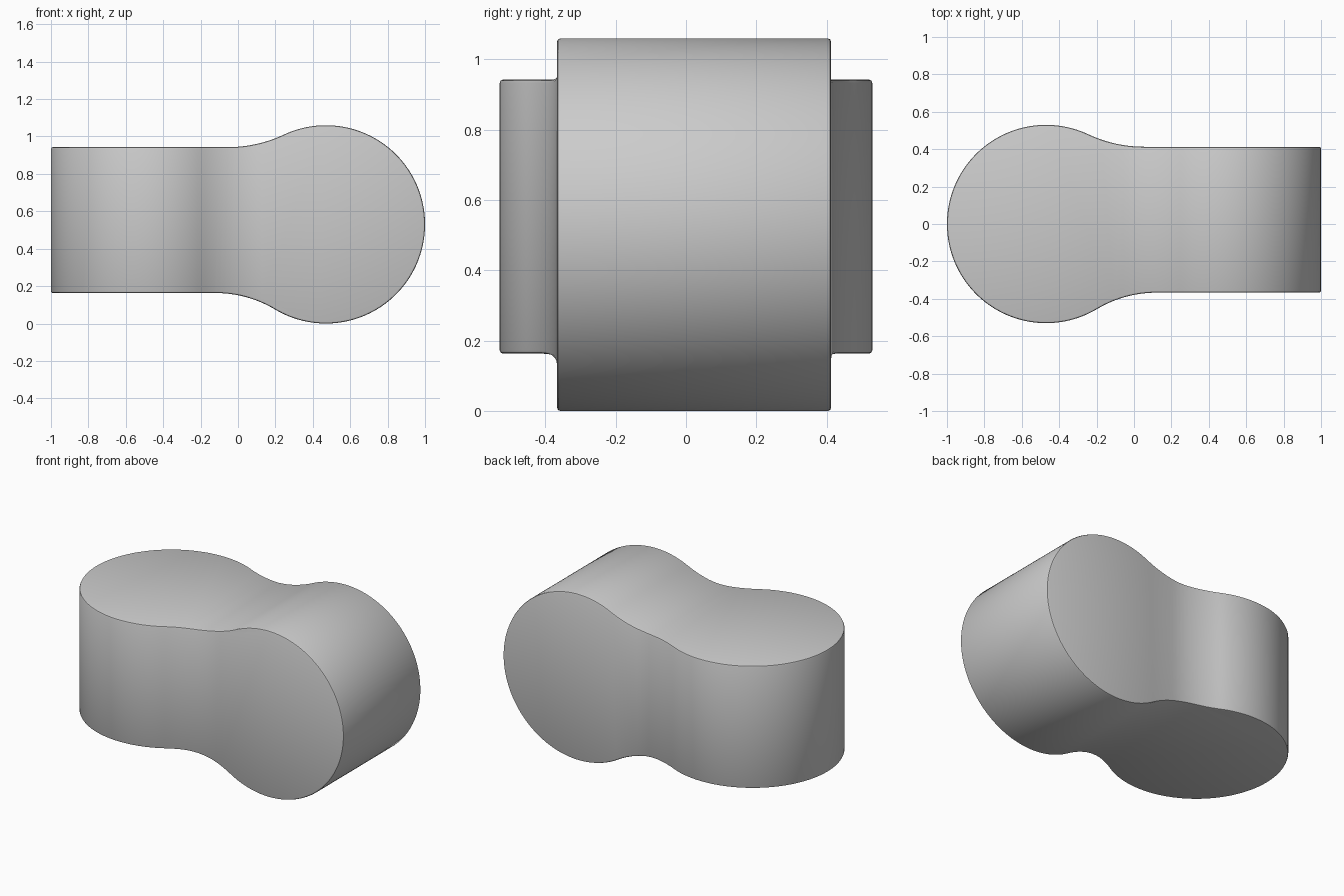
import bpy, bmesh
from math import sqrt, sin, cos, pi, atan2, acos
from mathutils import Vector

if "Cube" in bpy.data.objects:
    bpy.data.objects.remove(bpy.data.objects["Cube"])

R = 0.53          # round end radius
CX = 0.47         # round end centre


def fillet(offset, radius, n=12):
    """Blend from a straight edge at this offset into the round end (upper half)."""
    a = acos((offset + radius) / (R + radius))
    fx = CX - sin(a) * (R + radius)
    return a, [(fx + radius * sin(a * i / n),
                offset + radius - radius * cos(a * i / n)) for i in range(n + 1)]


def keyhole_profile():
    """Round end on the right, straight neck running past the left limit."""
    a_top, top = fillet(0.413, 0.70)
    a_bot, bot = fillet(0.367, 0.62)
    start, end = pi / 2 + a_top, -(pi / 2 + a_bot)
    n = 96
    arc = [(CX + R * cos(start + (end - start) * i / n),
            R * sin(start + (end - start) * i / n)) for i in range(1, n)]
    pts = [(-1.2, 0.413)] + top + arc
    pts += [(x, -y) for x, y in reversed(bot)] + [(-1.2, -0.367)]
    return pts


def prism(name, place):
    """Extrude the keyhole profile; place maps (u, v, depth) to 3D."""
    bm = bmesh.new()
    pts = keyhole_profile()
    a = [bm.verts.new(place(u, v, -0.8)) for u, v in pts]
    b = [bm.verts.new(place(u, v, 0.8)) for u, v in pts]
    bm.faces.new(a)
    bm.faces.new(b)
    for i in range(len(pts)):
        j = (i + 1) % len(pts)
        bm.faces.new((a[i], a[j], b[j], b[i]))
    bmesh.ops.recalc_face_normals(bm, faces=bm.faces)
    me = bpy.data.meshes.new(name)
    bm.to_mesh(me)
    bm.free()
    ob = bpy.data.objects.new(name, me)
    bpy.context.collection.objects.link(ob)
    return ob


# Side outline and plan outline, crossed to make the twisted block
body = prism("twisted_block", lambda u, v, d: (u, d, v + R))
plan = prism("plan_cutter", lambda u, v, d: (-u, v, d + R))
plan.hide_render = True

bpy.context.view_layer.objects.active = body
body.select_set(True)
cut = body.modifiers.new("cross", "BOOLEAN")
cut.operation = "INTERSECT"
cut.solver = "EXACT"
cut.object = plan
bpy.ops.object.modifier_apply(modifier=cut.name)
bpy.data.objects.remove(plan)

# Fine rounded edge
bev = body.modifiers.new("edge", "BEVEL")
bev.width = 0.01
bev.segments = 2
bev.limit_method = "ANGLE"
bev.angle_limit = 0.7
bev.use_clamp_overlap = False
bpy.ops.object.modifier_apply(modifier=bev.name)
bpy.ops.object.shade_smooth_by_angle(angle=0.6)
